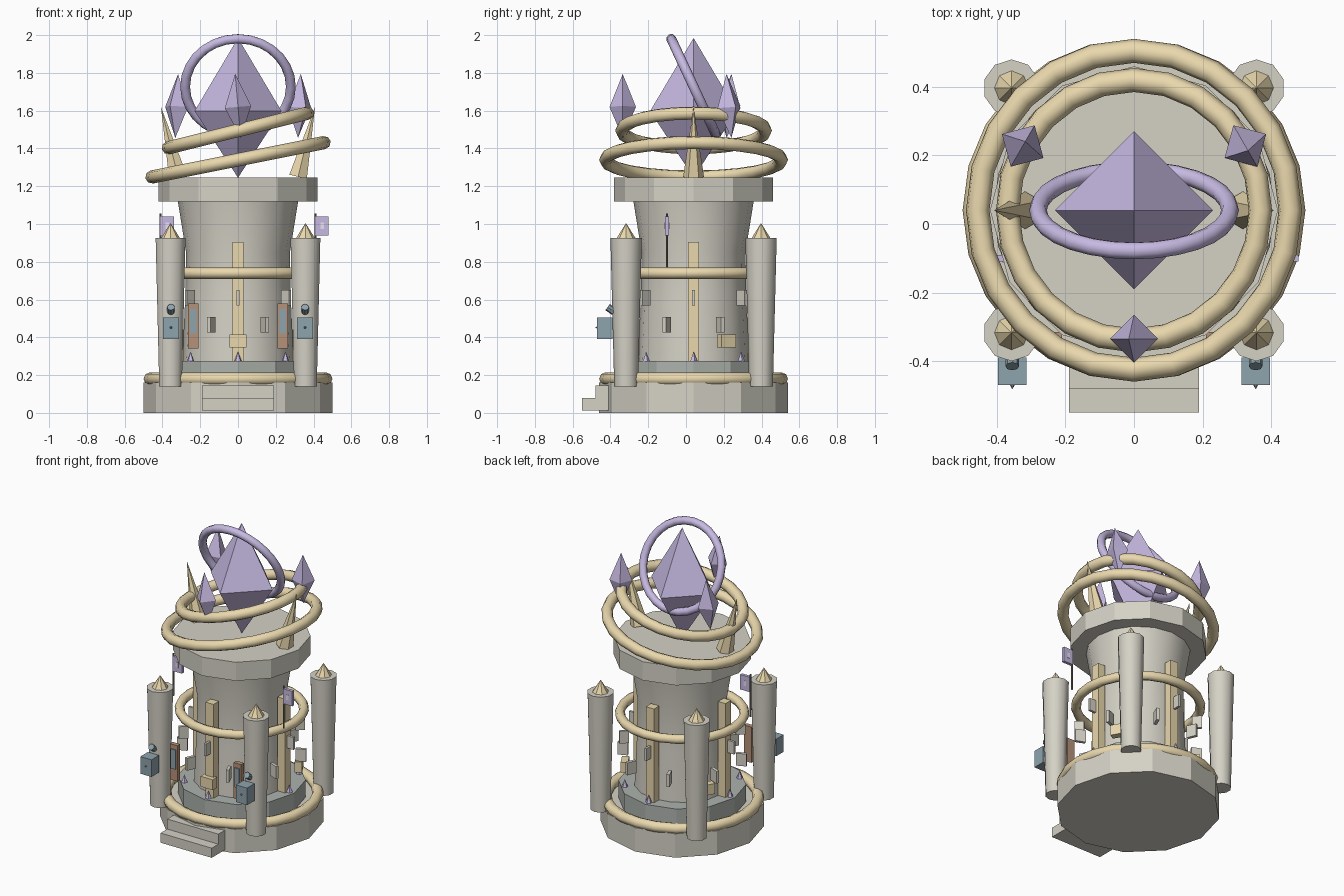
import bpy
from math import radians, sin, cos, pi, atan2
from mathutils import Vector

if "Cube" in bpy.data.objects:
    bpy.data.objects.remove(bpy.data.objects["Cube"])

CY = 0.04  # tower axis in y


def mat(name, rgb):
    m = bpy.data.materials.new(name)
    m.diffuse_color = (*rgb, 1)
    m.use_nodes = True
    m.node_tree.nodes["Principled BSDF"].inputs["Base Color"].default_value = m.diffuse_color
    return m


STONE = mat("stone", (0.66, 0.64, 0.56))
DARK = mat("dark_stone", (0.42, 0.45, 0.42))
GOLD = mat("gold", (0.82, 0.69, 0.42))
PURPLE = mat("purple", (0.57, 0.49, 0.76))
TEAL = mat("teal", (0.27, 0.37, 0.42))
BROWN = mat("brown", (0.47, 0.29, 0.19))
BLACK = mat("dark_metal", (0.2, 0.17, 0.15))
PALE = mat("pale_purple", (0.8, 0.76, 0.88))


def finish(name, m, smooth=False):
    o = bpy.context.object
    o.name = name
    o.data.materials.append(m)
    if smooth:
        bpy.ops.object.shade_smooth_by_angle(angle=radians(50))
    return o


def box(name, loc, size, m, rot=(0, 0, 0)):
    bpy.ops.mesh.primitive_cube_add(size=1, location=loc, rotation=rot)
    bpy.context.object.scale = size
    return finish(name, m)


def cone(name, p0, p1, r0, r1, sides, m, smooth=False):
    p0, p1 = Vector(p0), Vector(p1)
    d = p1 - p0
    tilt = (0, atan2(Vector((d.x, d.y)).length, d.z), atan2(d.y, d.x) if d.xy.length > 1e-6 else 0)
    bpy.ops.mesh.primitive_cone_add(vertices=sides, radius1=r0, radius2=r1, depth=d.length,
                                    location=(p0 + p1) / 2, rotation=tilt)
    return finish(name, m, smooth)


def ring(name, z, R, r, m, rot=(0, 0, 0), seg=24):
    bpy.ops.mesh.primitive_torus_add(location=(0, CY, z), rotation=rot, major_radius=R,
                                     minor_radius=r, major_segments=seg, minor_segments=8)
    return finish(name, m, True)


def lathe(name, profile, sides, m, loc=(0, CY, 0), rot=(0, 0, 0), smooth=False):
    """Revolve (radius, z) points about z; zero radius closes to a point."""
    verts, rows = [], []
    for r, z in profile:
        n = 1 if r == 0 else sides
        rows.append([len(verts) + i for i in range(n)])
        verts += [(r * cos(2 * pi * i / sides), r * sin(2 * pi * i / sides), z) for i in range(n)]
    faces = []
    for a, b in zip(rows, rows[1:]):
        for i in range(sides):
            j = (i + 1) % sides
            f = [a[i % len(a)], a[j % len(a)], b[j % len(b)], b[i % len(b)]]
            faces.append(list(dict.fromkeys(f)))
    if len(rows[0]) > 1:
        faces.append(rows[0][::-1])
    if len(rows[-1]) > 1:
        faces.append(rows[-1])
    me = bpy.data.meshes.new(name)
    me.from_pydata(verts, [], faces)
    o = bpy.data.objects.new(name, me)
    bpy.context.collection.objects.link(o)
    bpy.ops.object.select_all(action='DESELECT')
    o.select_set(True)
    bpy.context.view_layer.objects.active = o
    o.location, o.rotation_euler = loc, rot
    return finish(name, m, smooth)


def polar(r, deg, z):
    a = radians(deg)
    return (r * cos(a), CY + r * sin(a), z)


# Base, plinth and steps
lathe("base", [(0.5, 0), (0.5, 0.16)], 12, STONE)
lathe("plinth", [(0.39, 0.15), (0.39, 0.275)], 12, DARK)
ring("base_ring", 0.18, 0.465, 0.035, GOLD)
box("lower_step", (0, -0.48, 0.045), (0.38, 0.14, 0.065), STONE)
box("upper_step", (0, -0.43, 0.11), (0.38, 0.1, 0.07), STONE)

# Tower shaft and top platform
lathe("shaft", [(0.295, 0.27), (0.28, 0.6), (0.275, 0.85), (0.32, 1.13)], 16, STONE, smooth=True)
lathe("platform", [(0.42, 1.12), (0.42, 1.245)], 12, STONE)
ring("waist_ring", 0.74, 0.38, 0.03, GOLD)

# Gold ribs on the four sides
for a in range(0, 360, 90):
    box("rib", polar(0.315, a, 0.588), (0.055, 0.06, 0.635), GOLD, (0, 0, radians(a)))

# Gold blocks
for a in (-90, 30, 150):
    box("gold_block", polar(0.35, a, 0.38), (0.045, 0.09, 0.07), GOLD, (0, 0, radians(a)))

# Stone fins in two rows, crystal shards on the plinth
for i in range(8):
    a = i * 45
    box("upper_fin", polar(0.36, a, 0.61), (0.06, 0.016, 0.083), STONE, (0, 0, radians(a)))
    a += 22.5
    box("lower_fin", polar(0.37, a, 0.467), (0.065, 0.02, 0.083), STONE, (0, 0, radians(a)))
    cone("shard", polar(0.355, i * 45, 0.27), polar(0.355, i * 45, 0.325), 0.022, 0, 5, PURPLE)

# Corner pillars with gold caps
for a in range(45, 360, 90):
    cone("pillar", polar(0.505, a, 0.14), polar(0.505, a, 0.925), 0.063, 0.083, 10, STONE, True)
    cone("pillar_cap", polar(0.505, a, 0.925), polar(0.505, a, 1.005), 0.05, 0, 8, GOLD)

for s in (-1, 1):
    # Lantern on each front pillar
    x = s * 0.355
    box("lantern", (x, -0.43, 0.448), (0.083, 0.08, 0.115), TEAL)
    cone("lantern_stud", (x, -0.465, 0.452), (x, -0.482, 0.452), 0.01, 0, 6, TEAL)
    cone("lantern_hook", (x, -0.38, 0.535), (x, -0.415, 0.56), 0.02, 0.02, 8, TEAL)
    # Narrow framed panels
    box("panel_frame", (s * 0.237, -0.33, 0.46), (0.055, 0.03, 0.24), BROWN)
    box("panel_inset", (s * 0.237, -0.34, 0.485), (0.035, 0.025, 0.13), TEAL)
    # Flags
    x = s * 0.41
    cone("flag_pole", (x, -0.1, 0.77), (x, -0.1, 1.055), 0.006, 0.006, 6, BLACK)
    box("flag", (x + 0.035, -0.1, 0.99), (0.07, 0.02, 0.1), PURPLE)
    box("flag_patch", (x + 0.035, -0.1, 0.99), (0.018, 0.025, 0.035), PALE)
    # Tilted gold horns
    cone("horn", (s * 0.318, CY, 1.25), (s * 0.408, CY, 1.62), 0.055, 0, 6, GOLD)

# Tilted rings around the crystals
ring("lower_orbit", 1.34, 0.465, 0.035, GOLD, (0, radians(-11.3), 0))
ring("upper_orbit", 1.495, 0.38, 0.035, GOLD, (0, radians(-14), 0))
ring("crystal_halo", 1.727, 0.28, 0.026, PURPLE, (radians(90 + 25), 0, 0), 28)

# Main crystal and three satellites
lathe("main_crystal", [(0, 1.245), (0.23, 1.598), (0, 1.985)], 4, PURPLE)
for a in (-90, 30, 150):
    lathe("small_crystal", [(0, -0.165), (0.07, 0), (0, 0.175)], 4, PURPLE,
          polar(0.375, a, 1.62), (radians(5), 0, radians(a)))
